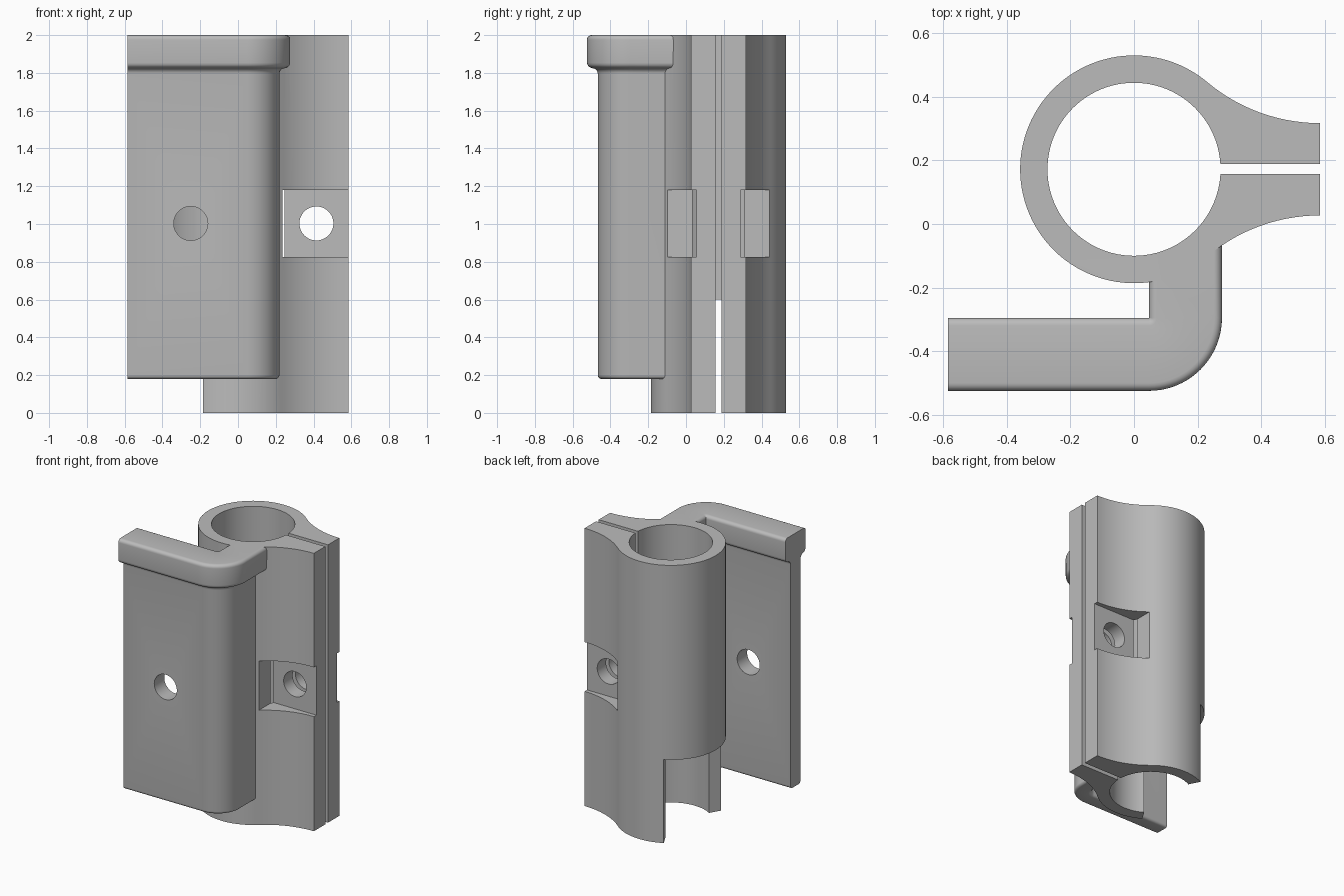
import bpy, bmesh
from math import cos, sin, radians, pi

cube = bpy.data.objects.get("Cube")
if cube:
    bpy.data.objects.remove(cube, do_unlink=True)

grey = bpy.data.materials.new("plain_grey")
grey.use_nodes = True
COLOUR = (0.5, 0.5, 0.5, 1)
grey.diffuse_color = COLOUR
grey.node_tree.nodes["Principled BSDF"].inputs["Base Color"].default_value = COLOUR

RING_Y, OUTER, INNER = 0.172, 0.358, 0.272
EAR_X, HEIGHT = 0.585, 2.0


def arc(cx, cy, r, a0, a1, n):
    """Points on an arc, angles in degrees."""
    angles = [radians(a0 + (a1 - a0) * i / n) for i in range(n + 1)]
    return [(cx + r * cos(a), cy + r * sin(a)) for a in angles]


def loft(name, sections):
    """Solid skinned through a list of matching closed sections."""
    bm = bmesh.new()
    rings = [[bm.verts.new(p) for p in s] for s in sections]
    for a, b in zip(rings, rings[1:]):
        for i in range(len(a)):
            j = (i + 1) % len(a)
            bm.faces.new((a[i], a[j], b[j], b[i]))
    bm.faces.new(rings[0])
    bm.faces.new(rings[-1])
    bmesh.ops.recalc_face_normals(bm, faces=bm.faces)
    mesh = bpy.data.meshes.new(name)
    bm.to_mesh(mesh)
    bm.free()
    mesh.materials.append(grey)
    obj = bpy.data.objects.new(name, mesh)
    bpy.context.collection.objects.link(obj)
    return obj


def prism(name, outline, z0, z1):
    return loft(name, [[(x, y, z) for x, y in outline] for z in (z0, z1)])


def bore(name, x, z, r, y0, y1):
    """Cylinder along y."""
    circle = arc(x, z, r, 0, 360, 48)[:-1]
    return loft(name, [[(a, y, b) for a, b in circle] for y in (y0, y1)])


def box(name, x0, x1, y0, y1, z0, z1):
    return prism(name, [(x0, y0), (x1, y0), (x1, y1), (x0, y1)], z0, z1)


def combine(target, tool, operation):
    mod = target.modifiers.new("boolean", 'BOOLEAN')
    mod.operation, mod.solver, mod.object = operation, 'EXACT', tool
    bpy.context.view_layer.objects.active = target
    bpy.ops.object.modifier_apply(modifier=mod.name)
    bpy.data.objects.remove(tool, do_unlink=True)


# Split clamp: ring flaring into two ears with a slit between them
half = arc(EAR_X, 0.869, 0.552, 270, 230, 14) + arc(0, RING_Y, OUTER, 50, 180, 40)[1:]
other = [(x, 2 * RING_Y - y) for x, y in reversed(half[:-1])]
slit = [(EAR_X, 0.157), (0.1, 0.157), (0.1, 0.188), (EAR_X, 0.188)]
bracket = prism("clamp_bracket", half + other + slit, 0, HEIGHT)

# Side opening at the foot of the ring
sector = [(0, RING_Y)] + arc(0, RING_Y, 0.45, 117.5, 239, 20)
combine(bracket, prism("foot_opening", sector, -0.1, 0.6), 'DIFFERENCE')

# Mounting plate: thin web with a thick rounded rim on top, swept round a corner
side = (arc(0.037, 0.2, 0.02, -90, 0, 5)
        + arc(0.087, 1.795, 0.03, 180, 90, 5)
        + arc(0.086, 1.854, 0.028, -90, 0, 5)
        + arc(0.09, 1.975, 0.025, 0, 90, 5))
side = [(min(u, 0.1145), z) for u, z in side]
profile = side + [(-u, z) for u, z in reversed(side)]

CX, CY, BEND = 0.047, -0.295, 0.115
stations = [(-EAR_X, CY - BEND, -90)]
stations += [(x, y, -90 + 90 * i / 20)
             for i, (x, y) in enumerate(arc(CX, CY, BEND, -90, 0, 20))]
stations += [(CX + BEND, -0.02, 0)]
plate = loft("mounting_plate", [
    [(x + u * cos(radians(a)), y + u * sin(radians(a)), z) for u, z in profile]
    for x, y, a in stations])
combine(bracket, plate, 'UNION')

# Main bore
combine(bracket, prism("main_bore", arc(0, RING_Y, INNER, 0, 360, 96)[:-1], -0.1, 2.1),
        'DIFFERENCE')

# Bolt pockets on both ears, then bolt hole and plate hole
combine(bracket, box("front_pocket", 0.235, 0.7, -0.3, 0.055, 0.825, 1.18), 'DIFFERENCE')
combine(bracket, box("back_pocket", 0.235, 0.7, 0.289, 0.6, 0.825, 1.18), 'DIFFERENCE')
combine(bracket, bore("bolt_hole", 0.415, 1.003, 0.09, -0.2, 0.6), 'DIFFERENCE')
combine(bracket, bore("plate_hole", -0.25, 1.003, 0.09, -0.6, -0.25), 'DIFFERENCE')

# Smooth curved walls, keep crisp edges
bpy.ops.object.select_all(action='DESELECT')
bracket.select_set(True)
bpy.context.view_layer.objects.active = bracket
bpy.ops.object.shade_smooth_by_angle(angle=pi / 6)
